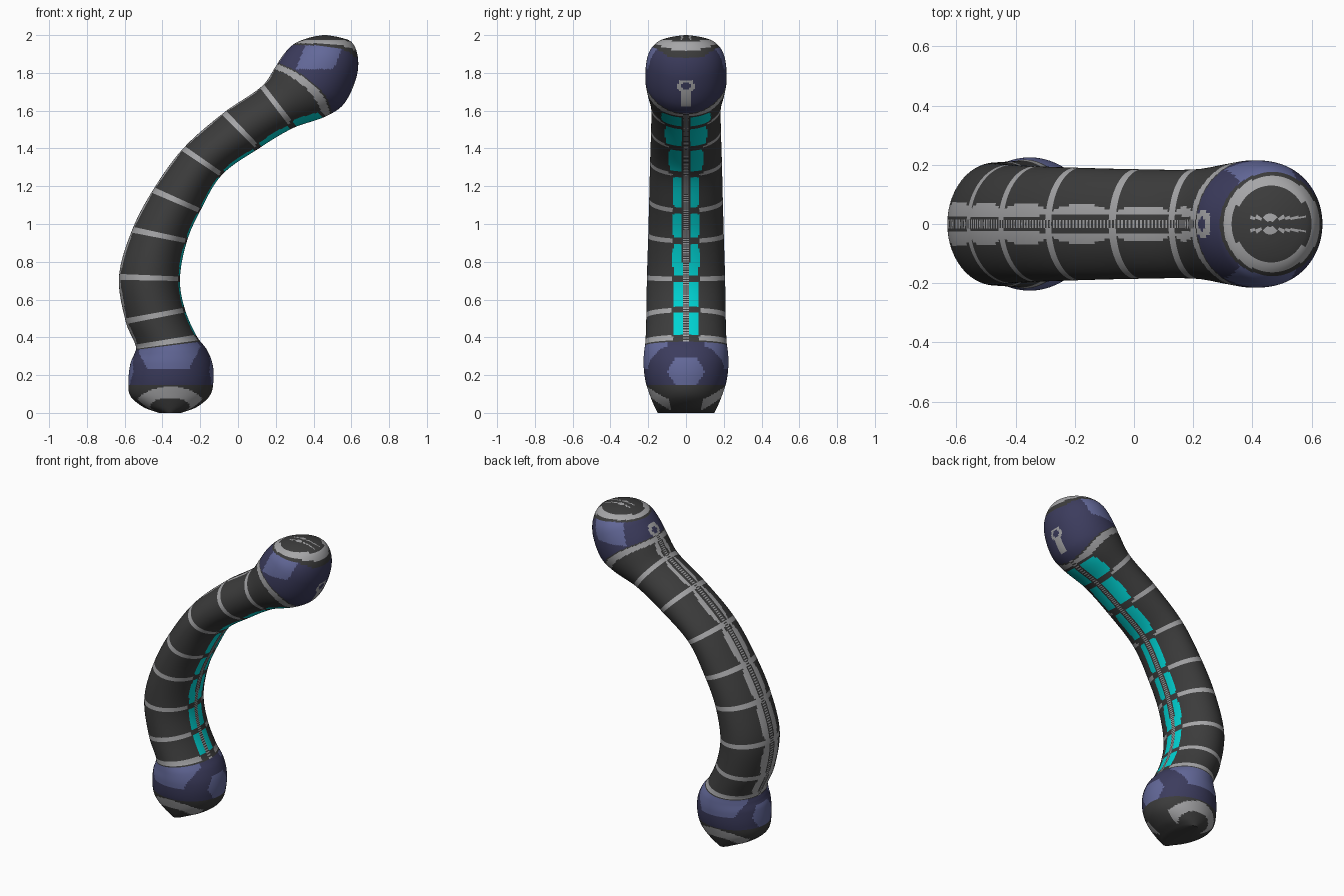
import bpy
import bmesh
import math
from mathutils import Vector

cube = bpy.data.objects.get("Cube")
if cube:
    bpy.data.objects.remove(cube, do_unlink=True)

# Cross-sections: outer x, outer z, inner x, inner z, half depth
SECTIONS = [Vector(p) for p in (
    (-.42, 0, -.30, 0, .15), (-.50, .03, -.22, .03, .165),
    (-.57, .09, -.15, .09, .19), (-.58, .17, -.13, .17, .215),
    (-.57, .26, -.135, .26, .225), (-.55, .31, -.165, .335, .222),
    (-.54, .35, -.215, .4, .215), (-.595, .485, -.28, .545, .21),
    (-.63, .72, -.307, .71, .207), (-.56, .97, -.27, .91, .2),
    (-.45, 1.18, -.2, 1.07, .195), (-.29, 1.4, -.085, 1.26, .19),
    (-.074, 1.59, .11, 1.4, .185), (.127, 1.73, .296, 1.51, .185),
    (.2, 1.835, .465, 1.57, .205), (.235, 1.89, .56, 1.635, .215),
    (.275, 1.935, .625, 1.77, .21), (.3, 1.955, .635, 1.88, .19),
    (.33, 1.97, .6, 1.965, .145), (.39, 1.99, .53, 1.99, .08),
    (.45, 2, .47, 2, .01))]
FIRST_BAND, LAST_BAND = 6, 14
SEGMENTS = 128
STEP = .007

COLOURS = {
    "charcoal": (.045, .045, .045), "light_grey": (.38, .38, .39),
    "dark_violet": (.045, .045, .11), "pale_violet": (.125, .14, .32),
    "turquoise": (0, .65, .65)}
NAMES = list(COLOURS)


def make_material(name, rgb):
    mat = bpy.data.materials.new(name)
    mat.use_nodes = True
    mat.diffuse_color = (*rgb, 1)
    bsdf = mat.node_tree.nodes["Principled BSDF"]
    bsdf.inputs["Base Color"].default_value = (*rgb, 1)
    bsdf.inputs["Roughness"].default_value = .7
    return mat


def centre(p):
    return Vector((p[0] + p[2], p[1] + p[3])) / 2


# Arc length along the spine at every section
lengths = [0]
for a, b in zip(SECTIONS, SECTIONS[1:]):
    lengths.append(lengths[-1] + (centre(b) - centre(a)).length)
bands = lengths[FIRST_BAND:LAST_BAND + 1]


def slope(i):
    lo, hi = max(i - 1, 0), min(i + 1, len(SECTIONS) - 1)
    return (SECTIONS[hi] - SECTIONS[lo]) / (lengths[hi] - lengths[lo])


def smooth_sections():
    """Resample the sections with a Hermite spline."""
    rings = []
    for i in range(len(SECTIONS) - 1):
        gap = lengths[i + 1] - lengths[i]
        count = max(3, round(gap / STEP))
        for j in range(count):
            t = j / count
            h = t * t * (3 - 2 * t)
            p = SECTIONS[i].lerp(SECTIONS[i + 1], h)
            p += slope(i) * gap * t * (1 - t) ** 2
            p -= slope(i + 1) * gap * t * t * (1 - t)
            rings.append((p, lengths[i] + gap * t))
    rings.append((SECTIONS[-1], lengths[-1]))
    return rings


def hexagon(y, dz, size):
    return abs(dz) < size * .7 and y + .6 * abs(dz) < size


def lower_bulb_colour(x, y, z, side):
    arc = .02 + .09 * side * side
    if z < .145:
        return "light_grey" if abs(z - arc) < .03 and side > .5 else "charcoal"
    if y > .1 and z > .23 and abs(x + .37) < .11 + .5 * (z - .23):
        return "pale_violet"
    if side < .6 and hexagon(y, z - .22, .1):
        return "pale_violet"
    return "dark_violet"


def upper_bulb_colour(x, y, z, facing):
    r = math.hypot(x - .465, y)
    if z > 1.88 and r < .175:
        line = abs(y - .02) < .006 and abs(x - .48) < .09
        return "light_grey" if line or .13 < r < .163 else "charcoal"
    if y > .1 and 1.82 < z < 1.945 and abs(x - .43 - .4 * (z - 1.88)) < .1:
        return "pale_violet"
    # Ringed stud on the inner and outer faces
    dz = z - (1.73 if facing < 0 else 1.88)
    if abs(facing) > .7:
        if hexagon(y, dz, .05):
            return "dark_violet" if hexagon(y, dz, .025) else "light_grey"
        if facing < 0 and y < .025 and -.11 < dz < 0:
            return "light_grey"
    return "dark_violet"


def colour(x, y, z, s, angle, ring):
    y = abs(y)
    facing, side = math.cos(angle), abs(math.sin(angle))
    if s < bands[0] - .022:
        return lower_bulb_colour(x, y, z, side)
    bow = .05 * side * side
    if s > bands[-1] + .028 + bow:
        return upper_bulb_colour(x, y, z, facing)
    if y < .012:
        return NAMES[ring % 2]
    # Segment of the stem that holds this face
    k = max([i for i, b in enumerate(bands) if b <= s], default=0)
    k = min(k, len(bands) - 2)
    f = (s - bands[k]) / (bands[k + 1] - bands[k])
    pinch = abs(2 * f - 1) ** 3
    # Turquoise panels on the inner curve
    if facing < 0:
        width = .07 + .02 * max(0, k - 4) - .012 * pinch
        if y < width and .1 < f < .9:
            return "turquoise" if y > .02 else "charcoal"
        if y < width + .012 and f < 1:
            return "charcoal"
    # Grey scalloped strips on the outer curve
    elif .028 < y < .085 - .004 * k - .03 * pinch:
        return "light_grey"
    # Cross bands
    if abs(s - bands[-1] - bow) < .019:
        return "light_grey"
    if any(abs(s - b) < .012 for b in bands[:-1]):
        return "light_grey"
    return "charcoal"


# Curved stem with a bulb at each end, lofted as one skin
rings = smooth_sections()
bm = bmesh.new()
loops = []
for p, s in rings:
    mid = centre(p)
    reach = Vector((p[0], p[1])) - mid
    loop = []
    for i in range(SEGMENTS):
        a = math.tau * (i + .5) / SEGMENTS
        q = mid + reach * math.cos(a)
        loop.append(bm.verts.new((q.x, p[4] * math.sin(a), q.y)))
    loops.append(loop)

for r in range(len(loops) - 1):
    s = (rings[r][1] + rings[r + 1][1]) / 2
    for i in range(SEGMENTS):
        n = (i + 1) % SEGMENTS
        face = bm.faces.new((loops[r][i], loops[r][n],
                             loops[r + 1][n], loops[r + 1][i]))
        at = face.calc_center_median()
        angle = math.tau * (i + 1) / SEGMENTS
        face.material_index = NAMES.index(colour(*at, s, angle, r))
bm.faces.new(loops[0])
bm.faces.new(loops[-1])
bmesh.ops.recalc_face_normals(bm, faces=bm.faces)

mesh = bpy.data.meshes.new("curved_stem")
bm.to_mesh(mesh)
bm.free()
for name, rgb in COLOURS.items():
    mesh.materials.append(make_material(name, rgb))
stem = bpy.data.objects.new("curved_stem", mesh)
bpy.context.collection.objects.link(stem)
bpy.ops.object.select_all(action="DESELECT")
stem.select_set(True)
bpy.context.view_layer.objects.active = stem
bpy.ops.object.shade_smooth_by_angle(angle=math.radians(40))
